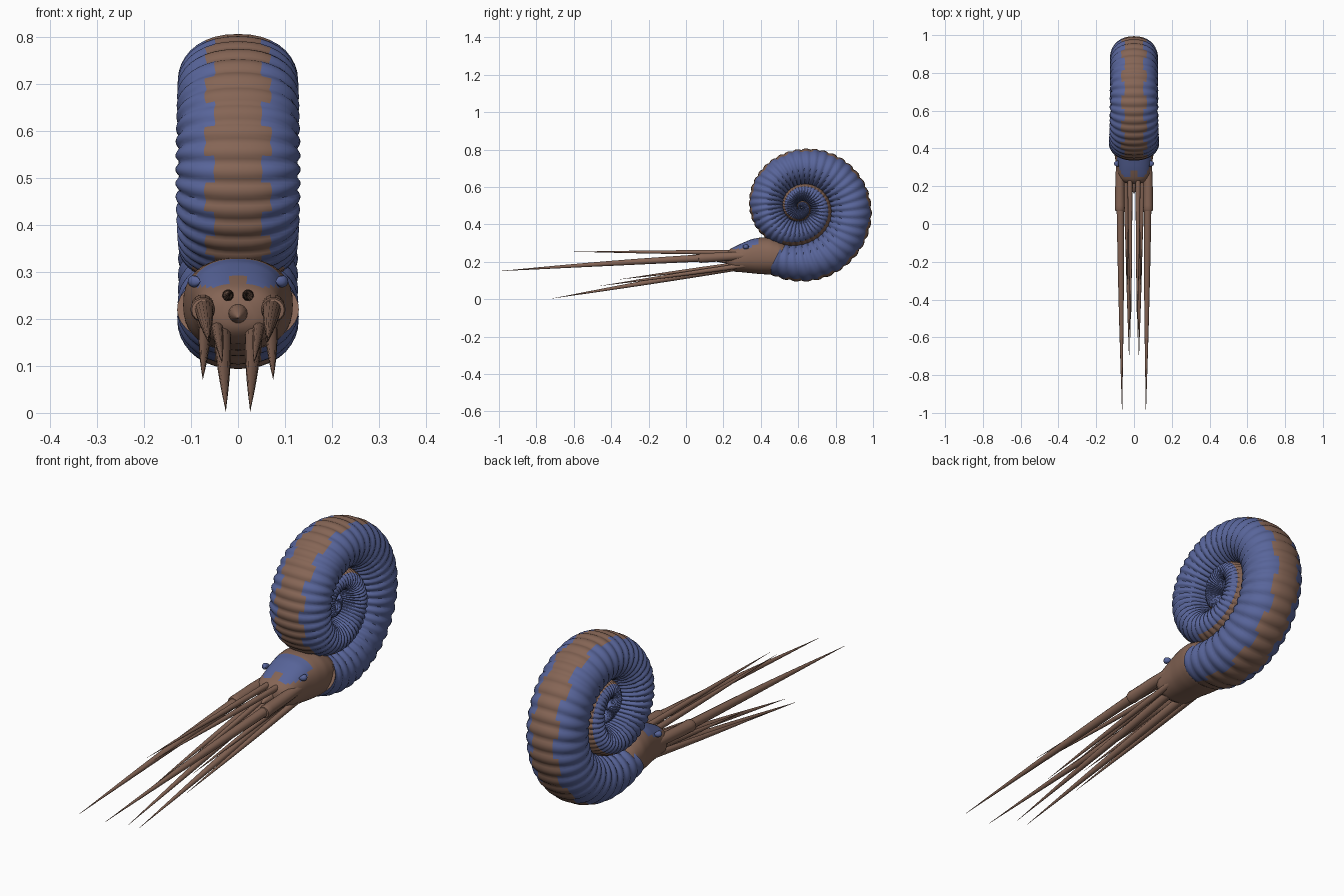
import bpy
import bmesh
from math import sin, cos, pi, radians, degrees
from mathutils import Vector

if "Cube" in bpy.data.objects:
    bpy.data.objects.remove(bpy.data.objects["Cube"])


def material(name, rgb):
    m = bpy.data.materials.new(name)
    m.use_nodes = True
    m.diffuse_color = (*rgb, 1)
    m.node_tree.nodes["Principled BSDF"].inputs["Base Color"].default_value = (*rgb, 1)
    return m


BROWN = material("brown skin", (0.235, 0.130, 0.091))
BLUE = material("blue shell", (0.098, 0.130, 0.325))
DARK = material("dark beak", (0.03, 0.018, 0.014))


def loft(name, rings, mats, rule=None):
    """Skin closed rings of points, cap both ends; rule(i, j, centre) picks the colour."""
    bm = bmesh.new()
    rows = [[bm.verts.new(p) for p in ring] for ring in rings]
    n = len(rows[0])
    for i in range(len(rows) - 1):
        for j in range(n):
            k = (j + 1) % n
            f = bm.faces.new((rows[i][j], rows[i][k], rows[i + 1][k], rows[i + 1][j]))
            if rule:
                f.material_index = rule(i, j, f.calc_center_median())
    bm.faces.new(rows[0])
    bm.faces.new(rows[-1])
    bmesh.ops.recalc_face_normals(bm, faces=bm.faces)
    mesh = bpy.data.meshes.new(name)
    bm.to_mesh(mesh)
    bm.free()
    for m in mats:
        mesh.materials.append(m)
    ob = bpy.data.objects.new(name, mesh)
    bpy.context.collection.objects.link(ob)
    bpy.ops.object.select_all(action="DESELECT")
    ob.select_set(True)
    bpy.context.view_layer.objects.active = ob
    bpy.ops.object.shade_smooth_by_angle(angle=radians(50))
    return ob


def lookup(keys, a):
    """Piecewise linear value at a, softened over a small window."""
    def at(x):
        if x <= keys[0][0]:
            return keys[0][1]
        for (a0, v0), (a1, v1) in zip(keys, keys[1:]):
            if x <= a1:
                return v0 + (v1 - v0) * (x - a0) / (a1 - a0)
        return keys[-1][1]
    return sum(at(a + d) for d in (-24, -12, 0, 12, 24)) / 5


# Coiled shell: outer radius and half width against the coil angle in degrees
RADIUS = [(243, .39), (270, .40), (315, .392), (360, .379), (405, .345), (450, .31),
          (540, .28), (585, .25), (630, .20), (720, .165), (810, .128), (900, .102),
          (990, .075), (1080, .05), (1170, .035), (1300, .015)]
WIDTH = [(243, .128), (360, .125), (450, .126), (540, .133), (630, .122), (720, .105),
         (810, .088), (900, .072), (1080, .048), (1300, .02)]
CENTRE = Vector((0, 0.616, 0.49))
SEGS, START, END, STEP = 36, 243, 1290, 1.5


def shell_ring(a):
    outer = lookup(RADIUS, a)
    inner = lookup(RADIUS, a + 360) * 0.93 if a < 930 else 0
    mid, half, wide = (outer + inner) / 2, (outer - inner) / 2, lookup(WIDTH, a)
    ring = []
    for j in range(SEGS):
        s = 2 * pi * j / SEGS
        # Rounded ribs with sharp grooves, swept slightly along the flank
        rib = abs(sin(20 * (radians(a) + 0.07 * (1 - cos(s)))))
        grow = 1 + 0.075 * (rib - 0.8)
        r = mid + half * cos(s) * grow
        x = wide * grow * abs(sin(s)) ** 0.88 * (1 if sin(s) >= 0 else -1)
        t = radians(a)
        ring.append(CENTRE + Vector((x, r * cos(t), r * sin(t))))
    return ring


def shell_colour(i, j, c):
    a = START + i * STEP
    s = min(j + 0.5, SEGS - j - 0.5) * 360 / SEGS
    edge = 50 if a > 600 else 25 + 8 * sin(radians(a) * 14)
    return 0 if s < edge else 1


count = int((END - START) / STEP) + 1
loft("coiled_shell", [shell_ring(START + i * STEP) for i in range(count)],
     [BROWN, BLUE], shell_colour)

# Head: oval sections along y, with a blue hood split by a central notch
HEAD = [(.215, .215, .035, .03), (.23, .215, .075, .05), (.26, .214, .09, .067),
        (.30, .222, .094, .078), (.35, .23, .1, .091), (.40, .232, .110, .098),
        (.45, .231, .117, .099), (.50, .225, .115, .088), (.56, .22, .09, .06)]


def head_ring(y):
    k = next(i for i in range(len(HEAD) - 1) if y <= HEAD[i + 1][0] + 1e-6)
    p, q = HEAD[k], HEAD[k + 1]
    t = (y - p[0]) / (q[0] - p[0])
    z, w, h = (p[n] + (q[n] - p[n]) * t for n in (1, 2, 3))
    sgn = lambda v: (abs(v) ** 0.85) * (1 if v >= 0 else -1)
    return [Vector((w * sgn(cos(2 * pi * j / 40)), y, z + h * sgn(sin(2 * pi * j / 40))))
            for j in range(40)]


def head_colour(i, j, c):
    hood = c.z > 0.268 + 0.1 * max(0, c.y - 0.3) and 0.25 < c.y < 0.39
    notch = abs(c.x) < 0.022 and c.y < 0.285
    return 1 if hood and not notch and abs(c.x) < 0.088 else 0


loft("head", [head_ring(.215 + i * .0115) for i in range(31)], [BROWN, BLUE], head_colour)


def tube(name, path, mat=BROWN, sides=14):
    """Round limb along (x, y, z, radius) stations running mostly along y."""
    rings = [[Vector((x + r * cos(2 * pi * j / sides), y, z + r * sin(2 * pi * j / sides)))
              for j in range(sides)] for x, y, z, r in path]
    return loft(name, rings, [mat])


def arm(name, base, tip, radius, bow=0.0):
    """Slender arm that tapers gradually to a point."""
    b, e = Vector(base), Vector(tip)
    path = []
    for i in range(21):
        t = i / 20
        p = b.lerp(e, t) + Vector((0, 0, bow * sin(pi * t)))
        path.append((*p, radius * max(0.03, (1 - t ** 2.2) * (1 - 0.2 * t))))
    return tube(name, path)


for side, sx in (("left", 1), ("right", -1)):
    arm(side + "_upper_arm", (sx * .022, .32, .25), (sx * .017, -.6, .254), .013)
    arm(side + "_long_arm", (sx * .074, .32, .233), (sx * .063, -1.0, .15), .021, .004)
    arm(side + "_lower_arm", (sx * .034, .34, .182), (sx * .026, -.715, .004), .019)
    arm(side + "_outer_arm", (sx * .07, .34, .185), (sx * .075, -.46, .071), .014)
    arm(side + "_inner_arm", (sx * .046, .34, .195), (sx * .034, -.355, .106), .013)
    # Thick sheath around the root of the long arm
    tube(side + "_arm_sheath", [(sx * .074, .34, .234, .02), (sx * .075, .22, .228, .024),
                                (sx * .075, .10, .221, .0255), (sx * .075, .08, .22, .0265),
                                (sx * .075, .07, .219, .0235), (sx * .075, .068, .219, .016)])
    # Eye bulge with a dark pupil under the hood edge
    tube(side + "_eye", [(sx * (.082 + .012 * sin(t)), .32 - .016 * cos(t), .28,
                          .002 + .011 * sin(t)) for t in (0, .5, 1, 1.57, 2.1, 2.6, 3.14)], BLUE)
    tube(side + "_pupil", [(sx * .099, .32 - .006 * cos(t), .282, .001 + .006 * sin(t))
                           for t in (0, .8, 1.57, 2.3, 3.14)], DARK)

# Small beak between the arms
tube("beak", [(0, .24, .212, .024), (0, .2, .211, .018), (0, .175, .207, .009),
              (0, .16, .202, .001)])
